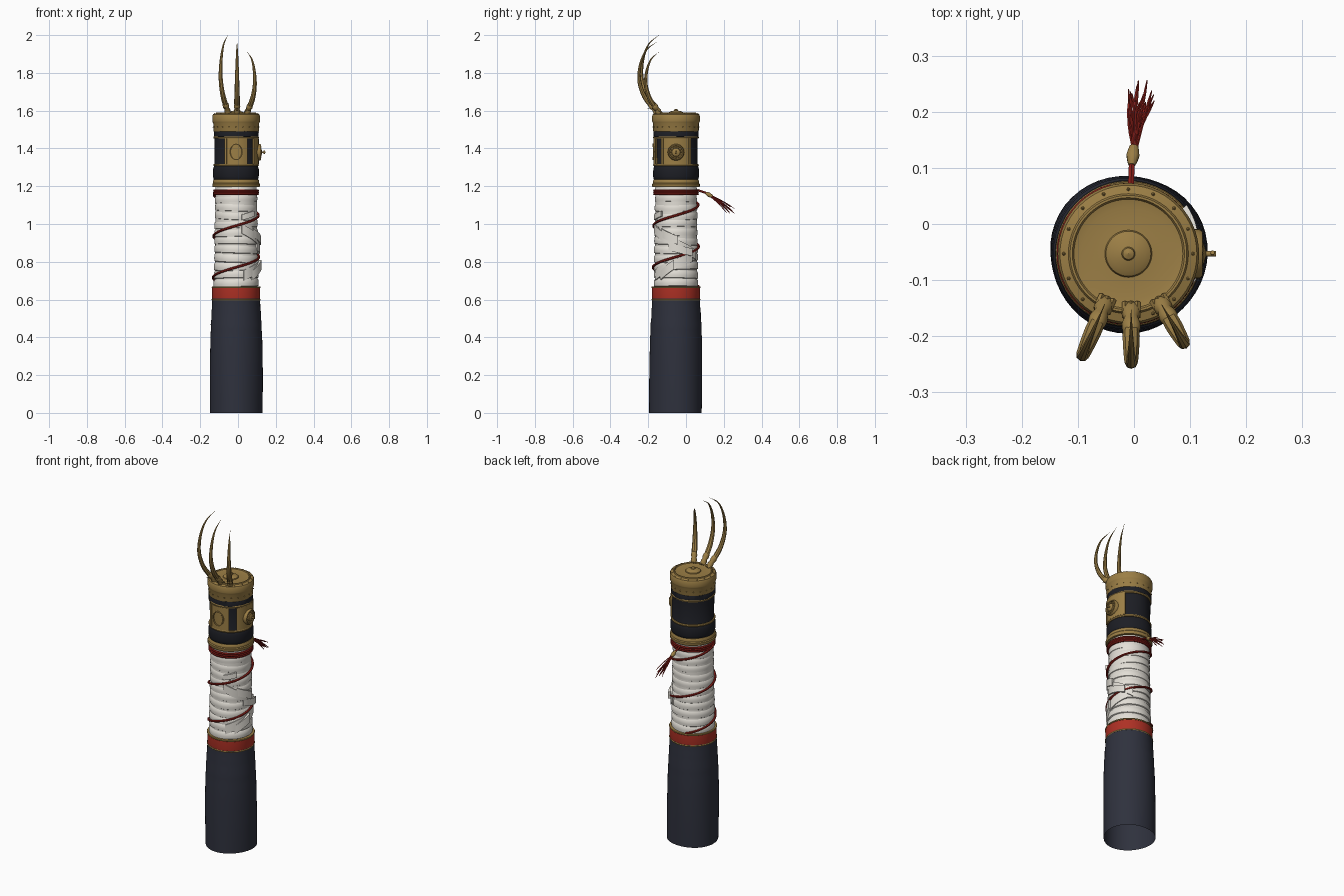
import bpy, bmesh, math, random
from math import sin, cos, pi, radians
from mathutils import Vector, Matrix

if "Cube" in bpy.data.objects:
    bpy.data.objects.remove(bpy.data.objects["Cube"])

random.seed(4)
CX, CY = -0.01, -0.053          # axis of the arm


def material(name, rgb):
    m = bpy.data.materials.new(name)
    m.diffuse_color = (*rgb, 1)
    m.use_nodes = True
    m.node_tree.nodes["Principled BSDF"].inputs["Base Color"].default_value = m.diffuse_color
    return m


GOLD = material("brass", (0.33, 0.21, 0.06))
NAVY = material("navy_cloth", (0.028, 0.031, 0.047))
BLACK = material("black_leather", (0.012, 0.013, 0.018))
WHITE = material("bandage", (0.76, 0.73, 0.67))
RED = material("red_band", (0.42, 0.03, 0.018))
CORD = material("red_cord", (0.26, 0.014, 0.01))


def add(name, verts, faces, mat):
    me = bpy.data.meshes.new(name)
    me.from_pydata([tuple(v) for v in verts], [], faces)
    bm = bmesh.new()
    bm.from_mesh(me)
    bmesh.ops.remove_doubles(bm, verts=bm.verts, dist=1e-6)
    bmesh.ops.recalc_face_normals(bm, faces=bm.faces)
    bm.to_mesh(me)
    bm.free()
    me.materials.append(mat)
    ob = bpy.data.objects.new(name, me)
    bpy.context.collection.objects.link(ob)
    return ob


def on_axis(r, a, z):
    return Vector((CX + r * cos(a), CY + r * sin(a), z))


def lathe(name, profile, mat, n=48, wobble=None):
    v, f = [], []
    for r, z in profile:
        for k in range(n):
            a = 2 * pi * k / n
            dr, dz = wobble(a, z) if wobble else (0, 0)
            v.append(on_axis(r + dr, a, z + dz))
    for i in range(len(profile) - 1):
        for k in range(n):
            k2 = (k + 1) % n
            f.append((i*n + k, i*n + k2, (i+1)*n + k2, (i+1)*n + k))
    return add(name, v, f, mat)


def sweep(name, pts, radii, mat, sides=6, ref=Vector((0, 0, 1)), flat=1.0):
    v, f = [], []
    n = len(pts)
    for i, p in enumerate(pts):
        t = (pts[min(i+1, n-1)] - pts[max(i-1, 0)]).normalized()
        b = t.cross(ref).normalized()
        s = b.cross(t)
        for k in range(sides):
            a = 2 * pi * k / sides
            v.append(p + radii[i] * (s * cos(a) + b * sin(a) * flat))
    for i in range(n - 1):
        for k in range(sides):
            k2 = (k + 1) % sides
            f.append((i*sides + k, i*sides + k2, (i+1)*sides + k2, (i+1)*sides + k))
    f += [tuple(range(sides)), tuple(range((n-1)*sides, n*sides))]
    return add(name, v, f, mat)


def smooth_path(p, steps=5):
    p = [2*p[0] - p[1]] + p + [2*p[-1] - p[-2]]
    out = []
    for i in range(1, len(p) - 2):
        for s in range(steps):
            t = s / steps
            out.append(0.5 * (2*p[i] + (p[i+1]-p[i-1])*t + (2*p[i-1]-5*p[i]+4*p[i+1]-p[i+2])*t*t
                              + (3*p[i]-p[i-1]-3*p[i+1]+p[i+2])*t**3))
    return out + [p[-2]]


def shell(name, a0, a1, low, high, r0, r1, mat, n=14):
    """Curved plate; low, high, r1 are functions of t or constants."""
    val = lambda q, t: q(t) if callable(q) else q
    v, f = [], []
    for i in range(n + 1):
        t = i / n
        a = radians(a0 + (a1 - a0) * t)
        lo, hi, ro = val(low, t), val(high, t), val(r1, t)
        v += [on_axis(r0, a, lo), on_axis(ro, a, lo), on_axis(ro, a, hi), on_axis(r0, a, hi)]
    for i in range(n):
        for k in range(4):
            f.append((4*i + k, 4*i + (k+1) % 4, 4*i + 4 + (k+1) % 4, 4*i + 4 + k))
    f += [(0, 1, 2, 3), tuple(4*n + k for k in range(4))]
    return add(name, v, f, mat)


def studs(name, places, r, mat=GOLD):
    bm = bmesh.new()
    for p in places:
        bmesh.ops.create_icosphere(bm, subdivisions=1, radius=r, matrix=Matrix.Translation(p))
    me = bpy.data.meshes.new(name)
    bm.to_mesh(me)
    bm.free()
    me.materials.append(mat)
    bpy.context.collection.objects.link(bpy.data.objects.new(name, me))


# cloth sleeve, open at the bottom, with soft folds
lathe("sleeve", [(.139, 0), (.140, .1), (.140, .2), (.139, .3), (.137, .4), (.1345, .44), (.135, .47),
                 (.131, .5), (.131, .53), (.128, .56), (.127, .605)], NAVY,
      wobble=lambda a, z: (.003 * sin(3*a + 4*z) * (1 - z/.61), 0))
# red band with brass edges
lathe("red_band", [(.11, .6), (.126, .6), (.127, .605), (.127, .66), (.11, .664)], RED)
for i, z in enumerate((.6, .665)):
    lathe(f"band_edge_{i}", [(.11, z-.004), (.128, z-.004), (.13, z), (.128, z+.004), (.11, z+.004)], GOLD)

# bandage windings, each slightly tilted
lathe("bandage_core", [(.112, .6), (.109, 1.22), (.0001, 1.22)], WHITE)
for i in range(12):
    z, r = .665 + i * .0445, .1185 - i * .0007
    ph, tilt = random.uniform(0, 6.28), random.uniform(.003, .007)
    lathe(f"bandage_{i}", [(r-.009, z), (r-.001, z+.005), (r, z+.018), (r-.001, z+.036), (r-.009, z+.047)],
          WHITE, wobble=lambda a, z: (.001 * sin(2*a + ph), tilt * sin(a + ph)))
# diagonal strips and loose ends on the right side
for i, (a0, a1, z0, z1, w, lift) in enumerate([(-75, 60, .95, .81, .05, .004), (-70, 45, .70, .80, .055, .004),
                                               (-20, 40, .86, .83, .04, .016), (-45, -5, .70, .76, .05, .016),
                                               (-40, 5, .93, .89, .045, .012), (-75, -40, 1.02, 1.04, .03, .006)]):
    shell(f"loose_strip_{i}", a0, a1, lambda t: z0 + (z1-z0)*t, lambda t: z0 + (z1-z0)*t + w, .113,
          lambda t: .1195 + lift * t, WHITE)

# red cord spiralling up, then tied round the top
a_start, turns = radians(-255), 2.25
pts = []
for i in range(131):
    t = i / 130
    pts.append(on_axis(.1225 - .005*t, a_start + 2*pi*turns*t, .67 + .22*turns*t))
sweep("cord_spiral", pts, [.0065] * len(pts), CORD)
for j, z in enumerate((1.158, 1.168, 1.178)):
    lathe(f"cord_ring_{j}", [(.115 + .0065*cos(k*pi/3), z + .0065*sin(k*pi/3)) for k in range(7)], CORD)

# tassel at the back
root, knot, end = Vector((-.006, .06, 1.18)), Vector((-.004, .105, 1.165)), Vector((0, .138, 1.145))
sweep("tassel_cord", [root, knot], [.006, .006], CORD)
sweep("tassel_bead", [knot.lerp(end, t) for t in (0, .2, .5, .8, 1)], [.006, .009, .012, .01, .008], GOLD, 10)
for i in range(16):
    tip = Vector((random.uniform(-.012, .036), random.uniform(.21, .258), random.uniform(1.055, 1.1)))
    s = end + Vector((random.uniform(-.006, .006), -.004, random.uniform(-.006, .006)))
    mid = s.lerp(tip, .5) + Vector((random.uniform(-.004, .004), 0, .005))
    sweep(f"tassel_strand_{i}", smooth_path([s, mid, tip], 3), [.0025]*6 + [.001], CORD, 5)

# head: brass foot ring, padded leather, straps
lathe("foot_ring", [(.1, 1.195), (.123, 1.195), (.126, 1.2), (.126, 1.212), (.122, 1.217), (.122, 1.228),
                    (.118, 1.235), (.1, 1.235)], GOLD)
lathe("leather_body", [(.112, 1.23), (.117, 1.236), (.121, 1.25), (.121, 1.29), (.117, 1.304), (.114, 1.31),
                       (.114, 1.455), (.119, 1.462), (.119, 1.49), (.112, 1.5)], BLACK,
      wobble=lambda a, z: (.0012 * sin(5*a + 9*z), 0))
for i, z in enumerate((1.312, 1.458)):
    lathe(f"strap_{i}", [(.11, z-.006), (.119, z-.006), (.121, z), (.119, z+.006), (.11, z+.006)], GOLD)

# curved plates: front and right
for name, mid, half in (("front_plate", -90, 30), ("right_plate", 0, 40)):
    shell(name, mid-half, mid+half, 1.318, 1.452, .11, .12, GOLD)
    for s in (-1, 1):
        e = mid + s * (half - 3)
        shell(f"{name}_edge_{s+1}", e-3, e+3, 1.318, 1.452, .11, .123, GOLD, 3)
# oval frame on the front plate
oval = [on_axis(.122, -pi/2 + .27*cos(k*pi/14), 1.382 + .041*sin(k*pi/14)) for k in range(29)]
sweep("front_oval", oval, [.0035] * 29, GOLD, 6, Vector((0, 1, 0)))
# round medallion on the right plate, turned about x
prof = [(.044, .105), (.044, .122), (.040, .128), (.035, .128), (.033, .123), (.024, .123), (.021, .129),
        (.012, .132), (.005, .134), (.005, .152), (.0001, .152)]
v = [(CX + h + .004, CY + r*cos(k*pi/14), 1.38 + r*sin(k*pi/14)) for r, h in prof for k in range(28)]
f = [(i*28+k, i*28+(k+1) % 28, i*28+28+(k+1) % 28, i*28+28+k) for i in range(len(prof)-1) for k in range(28)]
add("medallion", v, f, GOLD)
C = Vector((CX, CY, 1.38))
studs("medallion_studs", [C + Vector((.129, .028*cos(k*pi/6), .028*sin(k*pi/6))) for k in range(12)], .005)
sweep("medallion_key", [C + Vector((.15, -.002, -.008)), C + Vector((.15, .002, .008))], [.004]*2, GOLD, 6,
      Vector((1, 0, 0)))

# brass cap with stepped rim and domed centre
lathe("cap", [(.1, 1.49), (.119, 1.49), (.121, 1.495), (.121, 1.533), (.125, 1.54), (.126, 1.545), (.126, 1.572),
              (.122, 1.581), (.107, 1.586), (.104, 1.591), (.1, 1.591), (.097, 1.586), (.083, 1.583), (.042, 1.585),
              (.04, 1.59), (.03, 1.596), (.012, 1.6), (.01, 1.606), (.0001, 1.61)], GOLD, 56)
studs("cap_rivets", [on_axis(.1215, k*pi/10, 1.513) for k in range(20)]
      + [on_axis(.115, k*pi/8, 1.584) for k in range(16)], .0035)

# three claws with tabs, sockets and collars; each bends in its own plane
for name, base, direc, reach, top in (("left", (-.053, -.145), (-.4, -.92), 1.0, 2.0),
                                      ("middle", (-.005, -.155), (0, -1), .95, 1.965),
                                      ("right", (.05, -.145), (.5, -.87), .8, 1.91)):
    d = Vector((*direc, 0)).normalized()
    side = Vector((-d.y, d.x, 0))
    o = Vector((*base, 0))
    at = lambda q, h: o + d * q * reach + Vector((0, 0, 1.6 + h * (top - 1.6)))
    path = smooth_path([at(*q) for q in ((.012, .02), (.04, .10), (.075, .24), (.098, .45), (.09, .68),
                                         (.057, .88), (-.002, 1))])
    n = len(path) - 1
    rad = [.0165 * min(1, .75 + i / n * 1.2) * max(.04, 1 - (i / n) ** 1.7) for i in range(n + 1)]
    sweep(name + "_claw", path, rad, GOLD, 8, side, .85)
    sweep(name + "_socket", [at(-.004, -.05), at(.006, 0), at(.014, .025), at(.024, .055), at(.034, .085),
                             at(.04, .1)], [.015, .017, .013, .017, .016, .011], GOLD, 10, side)
    for s in (-1, 0, 1):
        sweep(f"{name}_tab_{s+1}", [o - d*.016 + side*s*.011 + Vector((0, 0, 1.588)),
                                    o + d*.012 + side*s*.011 + Vector((0, 0, 1.6))],
              [.0065 - abs(s)*.001] * 2, GOLD, 4, side)
    # collar spike pointing outward
    sweep(name + "_spur", [at(.02, .04), at(.05, .035)], [.006, .001], GOLD, 6, side)

bpy.ops.object.select_all(action='SELECT')
bpy.context.view_layer.objects.active = bpy.data.objects["cap"]
bpy.ops.object.shade_smooth_by_angle(angle=radians(35))
